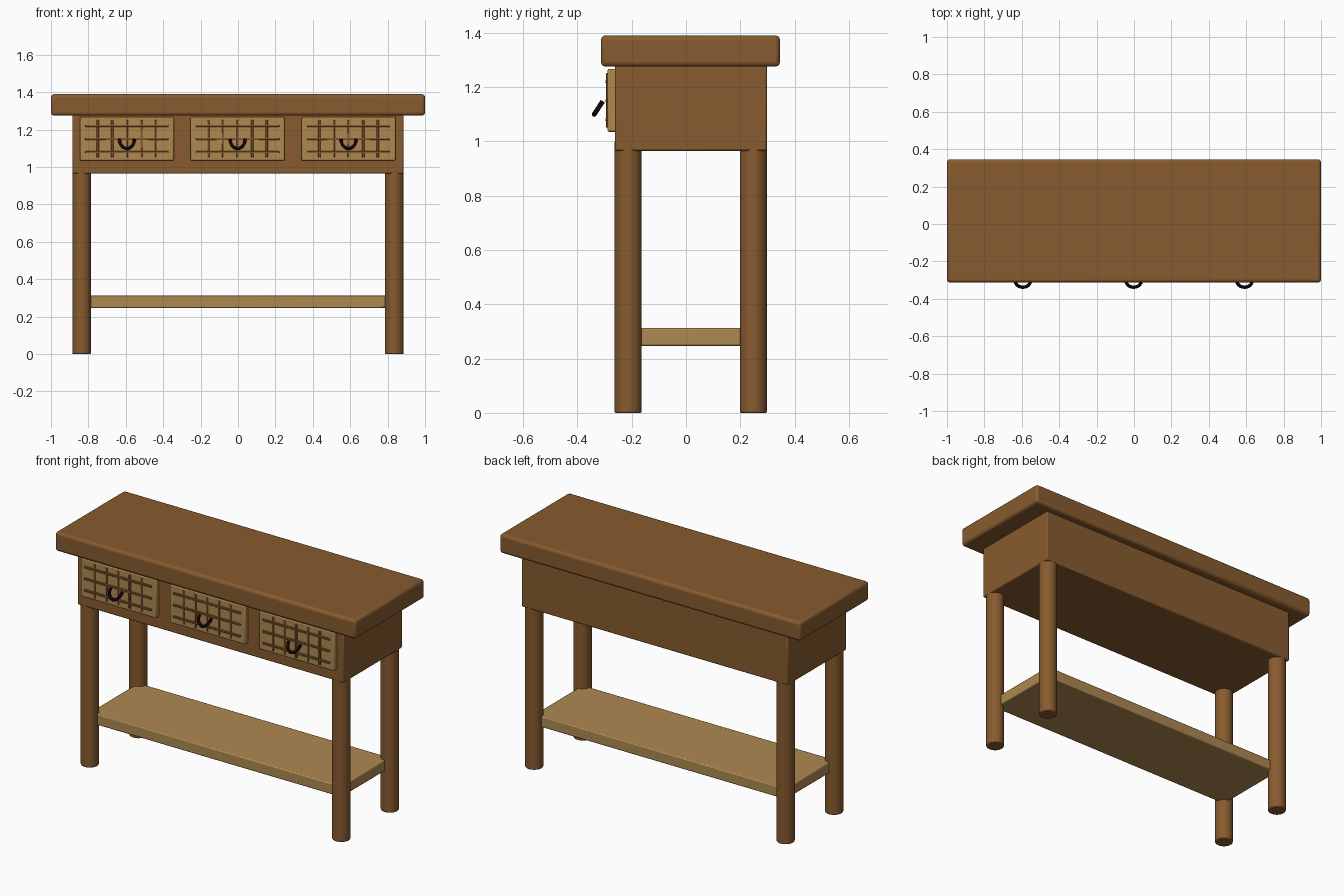
import bpy, math
from mathutils import Vector

cube = bpy.data.objects.get("Cube")
if cube:
    bpy.data.objects.remove(cube, do_unlink=True)


def material(name, rgb):
    m = bpy.data.materials.new(name)
    m.use_nodes = True
    m.diffuse_color = (*rgb, 1)
    bsdf = next(n for n in m.node_tree.nodes if n.type == 'BSDF_PRINCIPLED')
    bsdf.inputs["Base Color"].default_value = (*rgb, 1)
    return m


BROWN = material("brown wood", (0.245, 0.104, 0.028))
TAN = material("tan wood", (0.42, 0.25, 0.082))
DARK = material("dark iron", (0.012, 0.004, 0.004))


def finish(ob, name, mat, bevel=0, segments=2):
    ob.name = name
    ob.data.materials.append(mat)
    if bevel:
        mod = ob.modifiers.new("rounded edges", 'BEVEL')
        mod.width, mod.segments = bevel, segments
        mod.limit_method = 'ANGLE'
        mod.angle_limit = math.radians(40)
    bpy.ops.object.shade_smooth_by_angle(angle=math.radians(40))
    return ob


def box(name, mat, lo, hi, bevel=0, segments=2):
    """Box between two opposite corners."""
    lo, hi = Vector(lo), Vector(hi)
    bpy.ops.mesh.primitive_cube_add(size=1, location=(lo + hi) / 2)
    ob = bpy.context.object
    ob.scale = hi - lo
    bpy.ops.object.transform_apply(location=False, rotation=False, scale=True)
    return finish(ob, name, mat, bevel, segments)


def handle(name, x):
    """Drooping U-shaped pull, tilted away from the drawer."""
    steps = 10
    curve = bpy.data.curves.new(name, 'CURVE')
    curve.dimensions = '3D'
    curve.bevel_depth, curve.bevel_resolution = 0.009, 2
    curve.use_fill_caps = True
    line = curve.splines.new('POLY')
    line.points.add(steps)
    for i, p in enumerate(line.points):
        a = math.pi * i / steps
        drop = math.sin(a)
        p.co = (x + 0.04 * math.cos(a), -0.307 - 0.031 * drop,
                1.147 - 0.048 * drop, 1)
    ob = bpy.data.objects.new(name, curve)
    bpy.context.collection.objects.link(ob)
    bpy.ops.object.select_all(action='DESELECT')
    ob.select_set(True)
    bpy.context.view_layer.objects.active = ob
    bpy.ops.object.convert(target='MESH')
    return finish(bpy.context.object, name, DARK)


# Table top and drawer case
box("table_top", BROWN, (-1, -0.313, 1.275), (1, 0.346, 1.39), 0.017, 3)
box("drawer_case", BROWN, (-0.885, -0.262, 0.965), (0.885, 0.298, 1.28), 0.007)

# Round legs, tucked up into the case
LEG_X, FRONT_Y, BACK_Y = 0.836, -0.213, 0.248
for side, x in (("left", LEG_X), ("right", -LEG_X)):
    for end, y in (("front", FRONT_Y), ("back", BACK_Y)):
        bpy.ops.mesh.primitive_cylinder_add(
            vertices=32, radius=0.05, depth=1, location=(x, y, 0.5))
        finish(bpy.context.object, f"{end}_{side}_leg", BROWN, 0.005)

# Lower shelf, reaching to the leg centres
box("shelf", TAN, (-LEG_X, FRONT_Y, 0.247), (LEG_X, BACK_Y, 0.312), 0.006)

# Drawers with lattice strips and pulls
for label, x in (("right", -0.594), ("middle", -0.002), ("left", 0.591)):
    box(f"{label}_drawer", TAN, (x - 0.251, -0.289, 1.035),
        (x + 0.251, -0.255, 1.267), 0.006)
    for i in range(-2, 3):
        sx = x + i * 0.078
        box(f"{label}_upright_strip", BROWN, (sx - 0.006, -0.294, 1.05),
            (sx + 0.006, -0.285, 1.252), 0.002, 1)
    for i in range(-1, 2):
        sz = 1.15 + i * 0.07
        box(f"{label}_cross_strip", BROWN, (x - 0.223, -0.296, sz - 0.006),
            (x + 0.223, -0.285, sz + 0.006), 0.002, 1)
    handle(f"{label}_handle", x)
